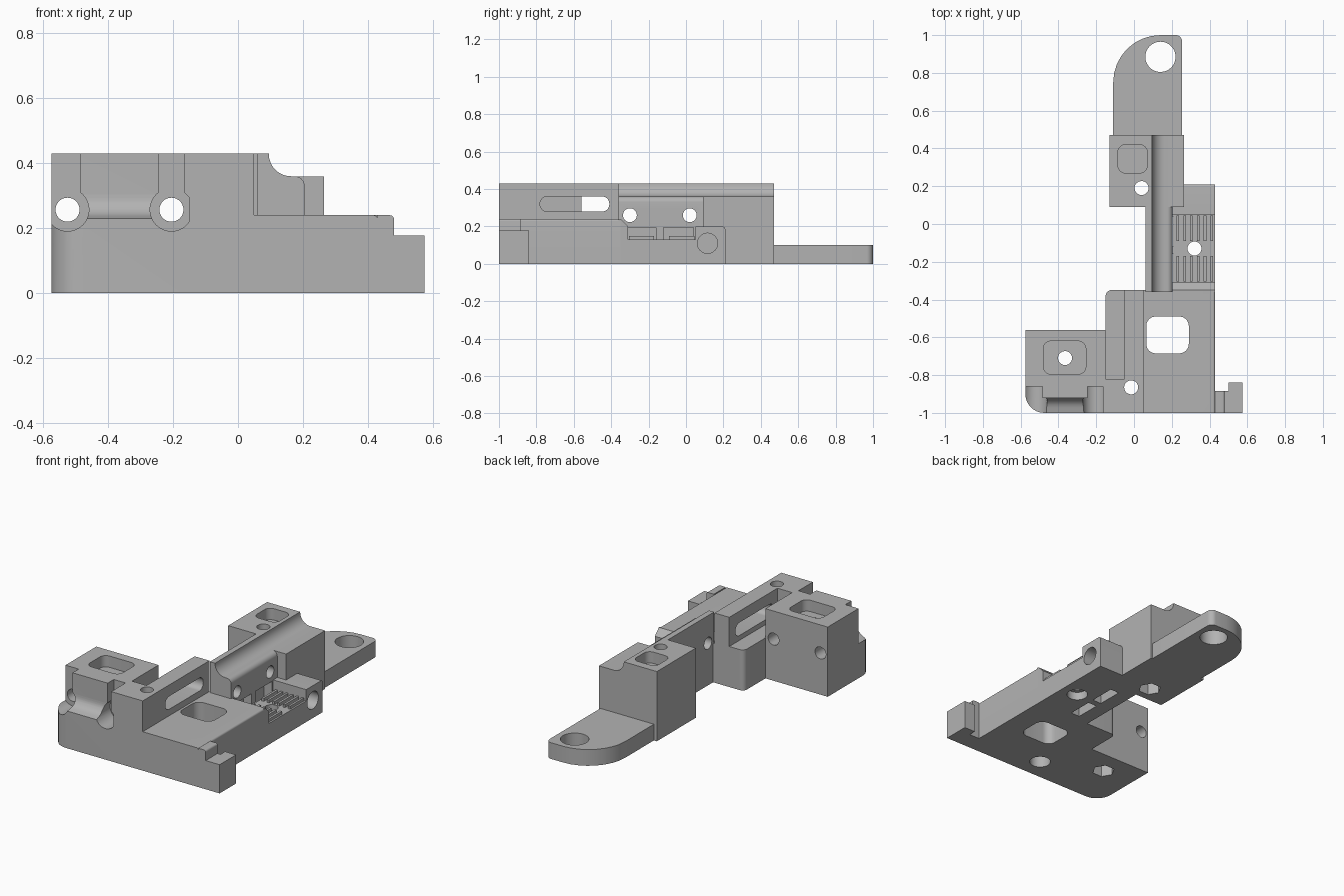
import bpy, bmesh, math
from mathutils import Vector

old = bpy.data.objects.get("Cube")
if old:
    bpy.data.objects.remove(old, do_unlink=True)

grey = bpy.data.materials.new("plain_grey")
grey.use_nodes = True
colour = (0.45, 0.45, 0.45, 1)
grey.diffuse_color = colour
grey.node_tree.nodes["Principled BSDF"].inputs["Base Color"].default_value = colour


def rounded(points, steps=8):
    """Outline with an optional fillet radius as third value of a corner."""
    out = []
    for i, p in enumerate(points):
        c = Vector(p[:2])
        r = p[2] if len(p) > 2 else 0
        if not r:
            out.append(c)
            continue
        u = (Vector(points[i - 1][:2]) - c).normalized()
        v = (Vector(points[(i + 1) % len(points)][:2]) - c).normalized()
        half = u.angle(v) / 2
        centre = c + (u + v).normalized() * r / math.sin(half)
        a = c + u * r / math.tan(half) - centre
        b = c + v * r / math.tan(half) - centre
        turn = a.angle(b)
        for k in range(steps + 1):
            t = k / steps
            out.append(centre + (a * math.sin((1 - t) * turn) + b * math.sin(t * turn)) / math.sin(turn))
    return out


def prism(name, points, axis, lo, hi):
    """Extrude an outline along an axis."""
    place = {"x": lambda p, h: (h, p.x, p.y),
             "y": lambda p, h: (p.x, h, p.y),
             "z": lambda p, h: (p.x, p.y, h)}[axis]
    bm = bmesh.new()
    outline = rounded(points)
    rings = [[bm.verts.new(place(p, h)) for p in outline] for h in (lo, hi)]
    n = len(outline)
    for ring in rings:
        bm.faces.new(ring)
    for i in range(n):
        j = (i + 1) % n
        bm.faces.new((rings[0][i], rings[0][j], rings[1][j], rings[1][i]))
    bmesh.ops.recalc_face_normals(bm, faces=bm.faces)
    mesh = bpy.data.meshes.new(name)
    bm.to_mesh(mesh)
    bm.free()
    ob = bpy.data.objects.new(name, mesh)
    bpy.context.collection.objects.link(ob)
    return ob


def rect(a0, a1, b0, b1, r=0):
    return [(a0, b0, r), (a1, b0, r), (a1, b1, r), (a0, b1, r)]


def box(x0, x1, y0, y1, z0, z1, r=0):
    return prism("cutter", rect(x0, x1, y0, y1, r), "z", z0, z1)


def rod(axis, a, b, r, lo, hi, sides=32):
    ring = [(a + r * math.cos(i * math.tau / sides), b + r * math.sin(i * math.tau / sides))
            for i in range(sides)]
    return prism("cutter", ring, axis, lo, hi)


def cut(part, *cutters):
    for c in cutters:
        mod = part.modifiers.new("cut", "BOOLEAN")
        mod.operation, mod.solver, mod.object = "DIFFERENCE", "EXACT", c
    graph = bpy.context.evaluated_depsgraph_get()
    mesh = bpy.data.meshes.new_from_object(part.evaluated_get(graph))
    part.modifiers.clear()
    part.data = mesh
    for c in cutters:
        bpy.data.objects.remove(c, do_unlink=True)


parts = []
HOLE, TOP = 0.037, 0.43

# Front side block with keyhole reliefs, hump and nut pocket
block = prism("side_block", [(-0.575, -1, 0.1), (-0.15, -1), (-0.15, -0.56), (-0.575, -0.56)], "z", 0, TOP)
cutters = [
    prism("cutter", [(-1.1, 0.23), (-1, 0.23), (-0.92, 0.25, 0.07), (-0.92, 0.5), (-1.1, 0.5)],
          "x", -0.5, -0.23),
    box(-0.7, -0.485, -1.1, -0.86, 0.26, 0.5),
    box(-0.245, -0.165, -1.1, -0.86, 0.26, 0.5),
    box(-0.48, -0.255, -0.795, -0.62, 0.36, 0.5, 0.04),
    rod("z", -0.365, -0.71, HOLE, -0.1, 0.5),
    rod("z", -0.365, -0.71, 0.065, -0.1, 0.12, 6)]
for x in (-0.525, -0.205):
    cutters += [rod("y", x, 0.257, 0.066, -1.1, -0.86), rod("y", x, 0.257, HOLE, -1.1, -0.5)]
cut(block, *cutters)
parts.append(block)

# Slotted wall with the lower ledge beside it
wall = prism("slotted_wall", [(-0.15, -1), (0.05, -1), (0.05, -0.35), (-0.15, -0.35, 0.03)], "z", 0, TOP)
cut(wall,
    box(-0.2, -0.05, -0.82, -0.3, 0.25, 0.5),
    prism("cutter", rect(-0.78, -0.41, 0.28, 0.36, 0.038), "x", -0.2, 0.2),
    rod("z", -0.015, -0.865, HOLE, -0.1, 0.5),
    rod("z", -0.015, -0.865, 0.06, -0.1, 0.08))
parts.append(wall)

# Front plate with its rounded window
plate = prism("front_plate", [(0.05, 0), (0.43, 0), (0.43, 0.24, 0.012), (0.05, 0.24)], "y", -1, -0.35)
cut(plate, box(0.065, 0.29, -0.685, -0.49, -0.1, 0.4, 0.05))
parts.append(plate)

# Stepped foot at the front corner
parts.append(prism("foot_step", [(0.43, 0), (0.48, 0), (0.48, 0.24, 0.012), (0.43, 0.24)], "y", -1, -0.885))
parts.append(prism("foot", [(0.43, -1), (0.575, -1), (0.575, -0.84), (0.5, -0.84), (0.5, -0.885), (0.43, -0.885)],
                   "z", 0, 0.177))

# Spine with concave top rail, cross holes and underside slots
spine = prism("spine", [(0.06, 0), (0.205, 0), (0.205, 0.36, 0.03), (0.095, 0.36, 0.068),
                        (0.095, TOP), (0.06, TOP)], "y", -0.36, 0.09)
slots = ((-0.315, -0.16), (-0.12, 0.04))
cut(spine,
    *[rod("x", y, 0.26, HOLE, 0, 0.3) for y in (-0.3, 0.02)],
    *[box(0.15, 0.24, a, b, -0.1, 0.195) for a, b in slots])
parts.append(spine)

# Contact deck with end stop, bolt hole and ribs
deck = prism("contact_deck", [(-0.36, 0), (0.21, 0), (0.21, 0.2, 0.015), (0.05, 0.2), (0.05, 0.13),
                              (-0.31, 0.13), (-0.31, 0.2), (-0.35, 0.24), (-0.36, 0.24)], "x", 0.2, 0.43)
cut(deck,
    rod("z", 0.32, -0.13, HOLE, -0.1, 0.3),
    rod("z", 0.32, -0.13, 0.06, -0.1, 0.05),
    rod("x", 0.115, 0.11, 0.054, 0.28, 0.5),
    *[box(0.15, 0.21, a, b, -0.1, 0.195) for a, b in slots])
parts.append(deck)
for a, b in ((-0.305, -0.17), (-0.09, 0.045)):
    for i in range(6):
        x = 0.225 + i * 0.036
        rib = box(x, x + 0.014, a, b, 0.12, 0.148)
        rib.name = "contact_rib"
        parts.append(rib)

# Rear block carrying the rail onward
rear = prism("rear_block", [(-0.13, 0), (0.265, 0), (0.265, 0.36), (0.095, 0.36, 0.068),
                            (0.095, TOP), (-0.13, TOP)], "y", 0.09, 0.47)
cut(rear,
    box(-0.085, 0.07, 0.27, 0.42, 0.36, 0.5, 0.04),
    rod("z", 0.04, 0.19, HOLE, -0.1, 0.5),
    rod("z", 0.04, 0.19, 0.065, -0.1, 0.12, 6))
parts.append(rear)

# Mounting tongue
tongue = prism("mounting_tongue", [(-0.11, 0.47), (0.255, 0.47), (0.255, 1, 0.035), (-0.11, 1, 0.25)],
               "z", 0, 0.1)
cut(tongue, rod("z", 0.14, 0.885, 0.08, -0.1, 0.2, 48))
parts.append(tongue)

# Finish: one colour, smooth rounded surfaces with sharp edges
for ob in bpy.context.selected_objects:
    ob.select_set(False)
for ob in parts:
    ob.data.materials.clear()
    ob.data.materials.append(grey)
    ob.select_set(True)
bpy.context.view_layer.objects.active = parts[0]
bpy.ops.object.shade_smooth_by_angle(angle=math.radians(30))
